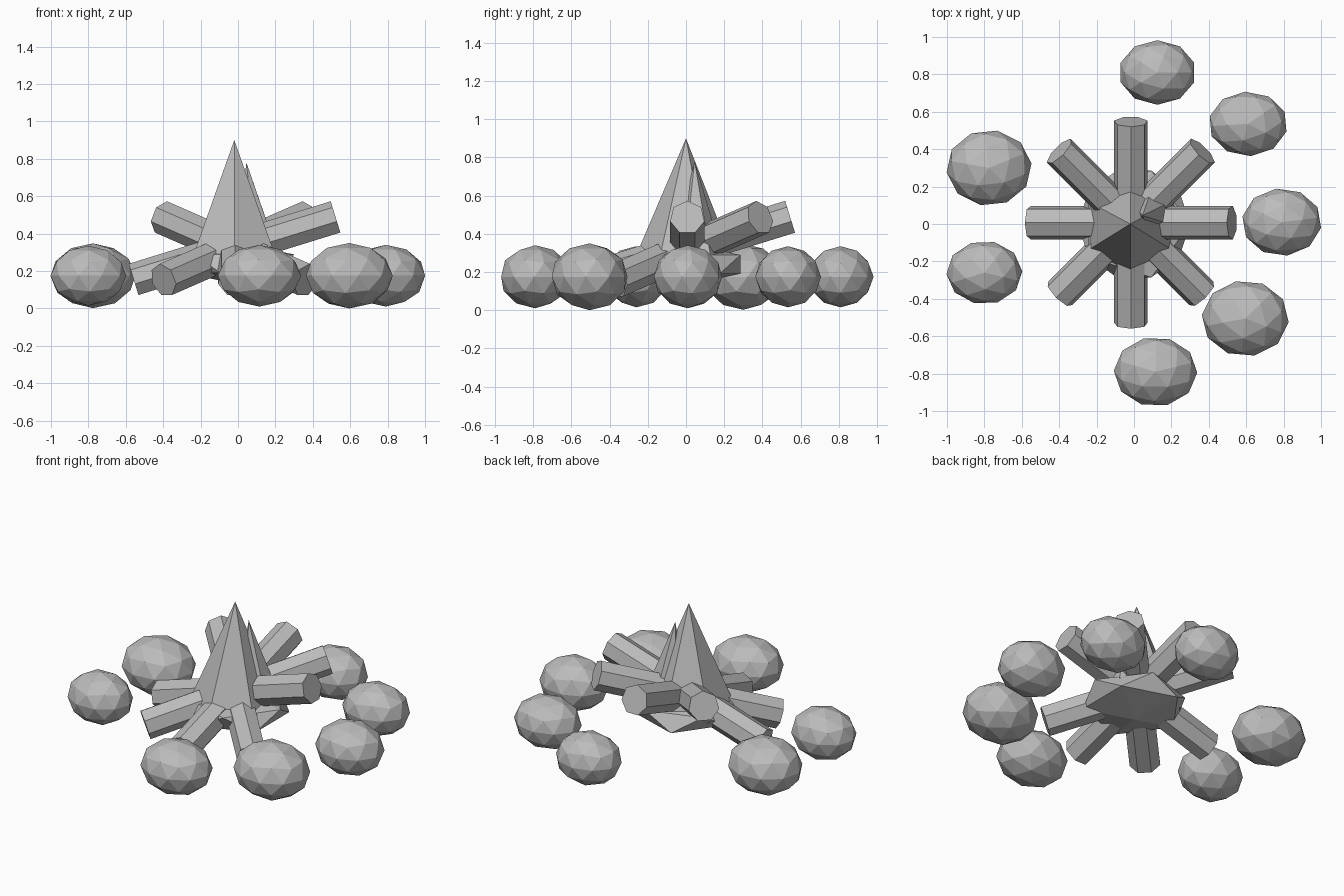
import bpy
import math
from mathutils import Matrix, Vector

if "Cube" in bpy.data.objects:
    bpy.data.objects.remove(bpy.data.objects["Cube"])

grey = bpy.data.materials.new("stone_grey")
grey.diffuse_color = (0.5, 0.5, 0.5, 1)
grey.use_nodes = True
grey.node_tree.nodes["Principled BSDF"].inputs["Base Color"].default_value = grey.diffuse_color


def finish(name, matrix):
    """Name the new primitive, bake its transform and colour it."""
    ob = bpy.context.object
    ob.name = name
    ob.matrix_world = Matrix.Identity(4)
    ob.data.transform(matrix)
    ob.data.materials.append(grey)
    return ob


def scale(x, y, z):
    return Matrix.Diagonal((x, y, z, 1))


# Ring of flattened stones: x, y, half width, half depth, half height
stones = [
    (0.125, 0.81, 0.203, 0.17, 0.160),
    (0.61, 0.535, 0.208, 0.17, 0.160),
    (0.79, 0.01, 0.210, 0.178, 0.165),
    (0.595, -0.505, 0.230, 0.20, 0.175),
    (0.115, -0.79, 0.220, 0.183, 0.165),
    (-0.80, -0.26, 0.200, 0.167, 0.160),
    (-0.775, 0.30, 0.225, 0.20, 0.173),
]
for i, (x, y, rx, ry, rz) in enumerate(stones):
    bpy.ops.mesh.primitive_ico_sphere_add(subdivisions=2, radius=1)
    spin = Matrix.Rotation(0.7 * i, 4, 'Z')
    finish(f"stone_{i + 1}", Matrix.Translation((x, y, 0.175)) @ scale(rx * 1.015, ry * 1.015, rz) @ spin)

# Four crossed logs, each tilted up at one end
tilt = 0.3
c, s = math.cos(tilt), math.sin(tilt)
lean = Matrix(((0, -s, c, 0), (1, 0, 0, 0), (0, c, s, 0), (0, 0, 0, 1)))
for i in range(4):
    bpy.ops.mesh.primitive_cylinder_add(vertices=7, radius=0.092, depth=1.13)
    turn = Matrix.Rotation(i * math.pi / 4, 4, 'Z')
    finish(f"log_{i + 1}", Matrix.Translation((-0.017, 0.007, 0.318)) @ turn @ lean)

# Squashed ember bed under the logs
bpy.ops.mesh.primitive_ico_sphere_add(subdivisions=1, radius=1)
finish("ember_bed", Matrix.Translation((0, 0, 0.24)) @ scale(0.335, 0.335, 0.11))


def flame(name, base, tip, radius):
    """Six-sided cone from base to tip."""
    base, tip = Vector(base), Vector(tip)
    axis = tip - base
    bpy.ops.mesh.primitive_cone_add(vertices=6, radius1=radius, depth=axis.length)
    turn = Vector((0, 0, 1)).rotation_difference(axis).to_matrix().to_4x4()
    finish(name, Matrix.Translation((base + tip) / 2) @ turn)


# Tall flame and a slim one behind it
flame("main_flame", (-0.02, -0.01, 0.24), (-0.02, 0.0, 0.90), 0.27)
flame("small_flame", (0.10, 0.06, 0.26), (0.045, 0.045, 0.78), 0.14)
